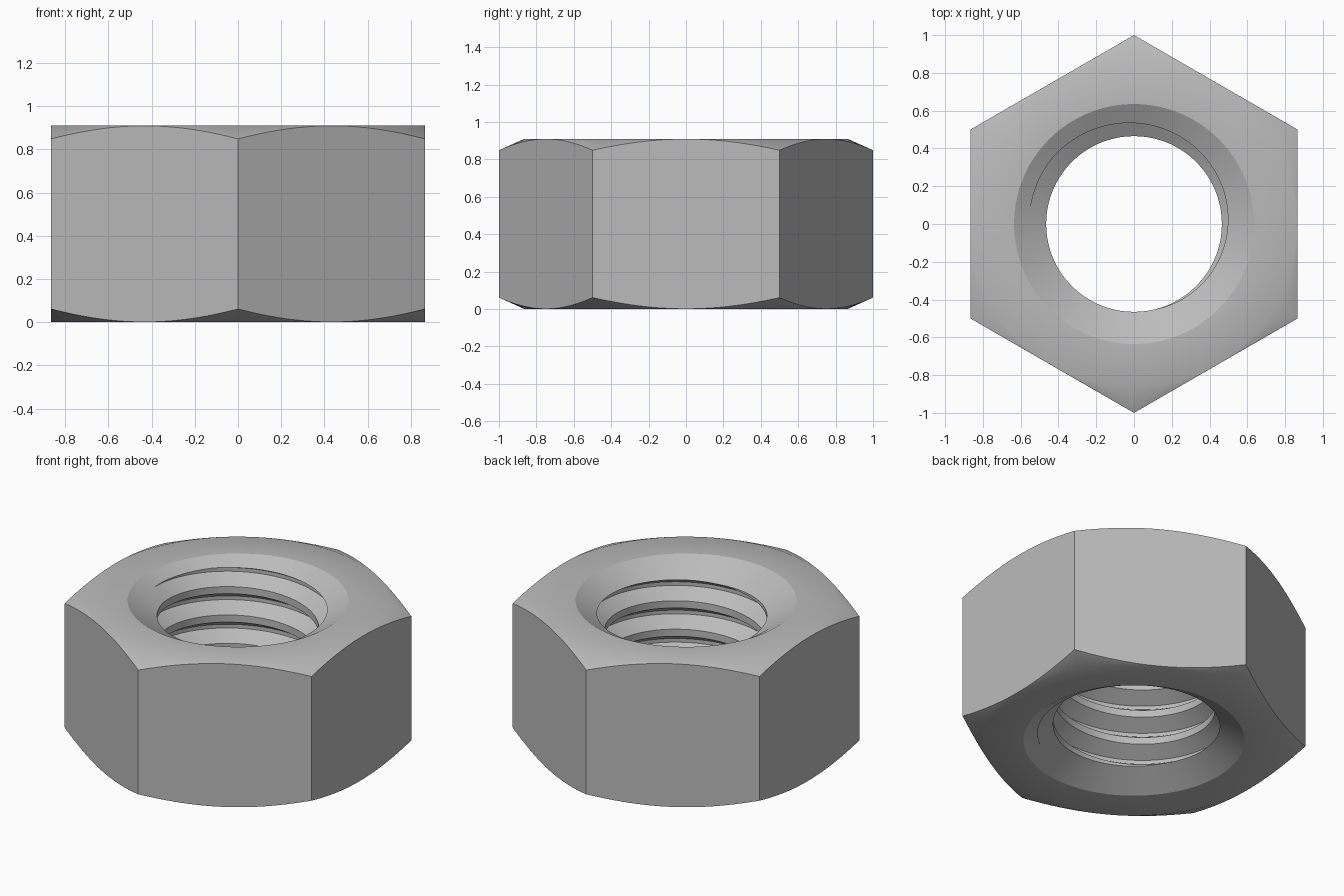
import bpy, bmesh
from math import sin, cos, pi, radians

cube = bpy.data.objects.get("Cube")
if cube:
    bpy.data.objects.remove(cube, do_unlink=True)

H = 0.91           # nut height
R_FLAT = 0.864     # radius where the corner chamfer starts
R_SINK = 0.635     # countersink radius at the faces
R_CREST = 0.465    # thread crest
R_ROOT = 0.555     # thread root
PITCH = 0.18
SEGS = 120


def polar(r, a, z):
    return (r * cos(a), r * sin(a), z)


def finish(bm, name):
    bmesh.ops.recalc_face_normals(bm, faces=bm.faces)
    mesh = bpy.data.meshes.new(name)
    bm.to_mesh(mesh)
    bm.free()
    obj = bpy.data.objects.new(name, mesh)
    bpy.context.collection.objects.link(obj)
    return obj


def lathe(name, profile, steps):
    """Spin a closed (radius, z) profile around the z axis."""
    bm = bmesh.new()
    rings = [[bm.verts.new(polar(r, pi / 2 + 2 * pi * i / steps, z)) for r, z in profile]
             for i in range(steps)]
    n = len(profile)
    for i in range(steps):
        a, b = rings[i], rings[(i + 1) % steps]
        for j in range(n):
            k = (j + 1) % n
            bm.faces.new((a[j], b[j], b[k], a[k]))
    return finish(bm, name)


def thread_cutter(name, z0, turns):
    """Solid screw: a helical ribbon of crest, flanks and root, capped at both ends."""
    profile = [(R_CREST, 0), (R_CREST, 0.25 * PITCH),
               (R_ROOT, 0.56 * PITCH), (R_ROOT, 0.69 * PITCH)]
    bm = bmesh.new()
    count = SEGS * turns
    v = [[bm.verts.new(polar(r, 2 * pi * s / SEGS, z0 + PITCH * s / SEGS + dz))
          for r, dz in profile] for s in range(count + 1)]
    for s in range(count):
        for m in range(len(profile) - 1):
            bm.faces.new((v[s][m], v[s + 1][m], v[s + 1][m + 1], v[s][m + 1]))
        if s + SEGS < count:
            bm.faces.new((v[s][-1], v[s + 1][-1], v[s + SEGS + 1][0], v[s + SEGS][0]))
    middle = z0 + PITCH * turns / 2
    low = bm.verts.new((0, 0, z0 + PITCH / 2))
    high = bm.verts.new((0, 0, z0 + PITCH * (turns + 0.2)))
    for e in [e for e in bm.edges if e.is_boundary]:
        bm.faces.new((*e.verts, low if e.verts[0].co.z < middle else high))
    return finish(bm, name)


def cut(obj, other, operation):
    mod = obj.modifiers.new(operation.title(), 'BOOLEAN')
    mod.operation = operation
    mod.solver = 'EXACT'
    mod.object = other
    bpy.context.view_layer.objects.active = obj
    bpy.ops.object.modifier_apply(modifier=mod.name)
    bpy.data.objects.remove(other, do_unlink=True)


# Turned blank: countersunk bore and chamfered rim
bore, rim = R_CREST - 0.02, 1.1
sink = (R_SINK - bore) * 0.577
drop = (rim - R_FLAT) * 0.45
half = [(bore, sink), (R_SINK, 0), (R_FLAT, 0), (rim, drop)]
nut = lathe("hex_nut", half + [(r, H - z) for r, z in reversed(half)], SEGS)

# Hexagonal sides
hexagon = lathe("hexagon_helper", [(0.2, -0.1), (1, -0.1), (1, H + 0.1), (0.2, H + 0.1)], 6)
cut(nut, hexagon, 'INTERSECT')

# Internal thread
cut(nut, thread_cutter("thread_helper", -0.41, 10), 'DIFFERENCE')

# Steel colour
steel = bpy.data.materials.new("grey_steel")
steel.use_nodes = True
grey = (0.5, 0.5, 0.5, 1)
steel.diffuse_color = grey
steel.node_tree.nodes["Principled BSDF"].inputs["Base Color"].default_value = grey
nut.data.materials.clear()
nut.data.materials.append(steel)
for face in nut.data.polygons:
    face.material_index = 0

# Smooth cones and thread, crisp edges
bpy.ops.object.select_all(action='DESELECT')
nut.select_set(True)
bpy.context.view_layer.objects.active = nut
bpy.ops.object.shade_smooth_by_angle(angle=radians(27))
